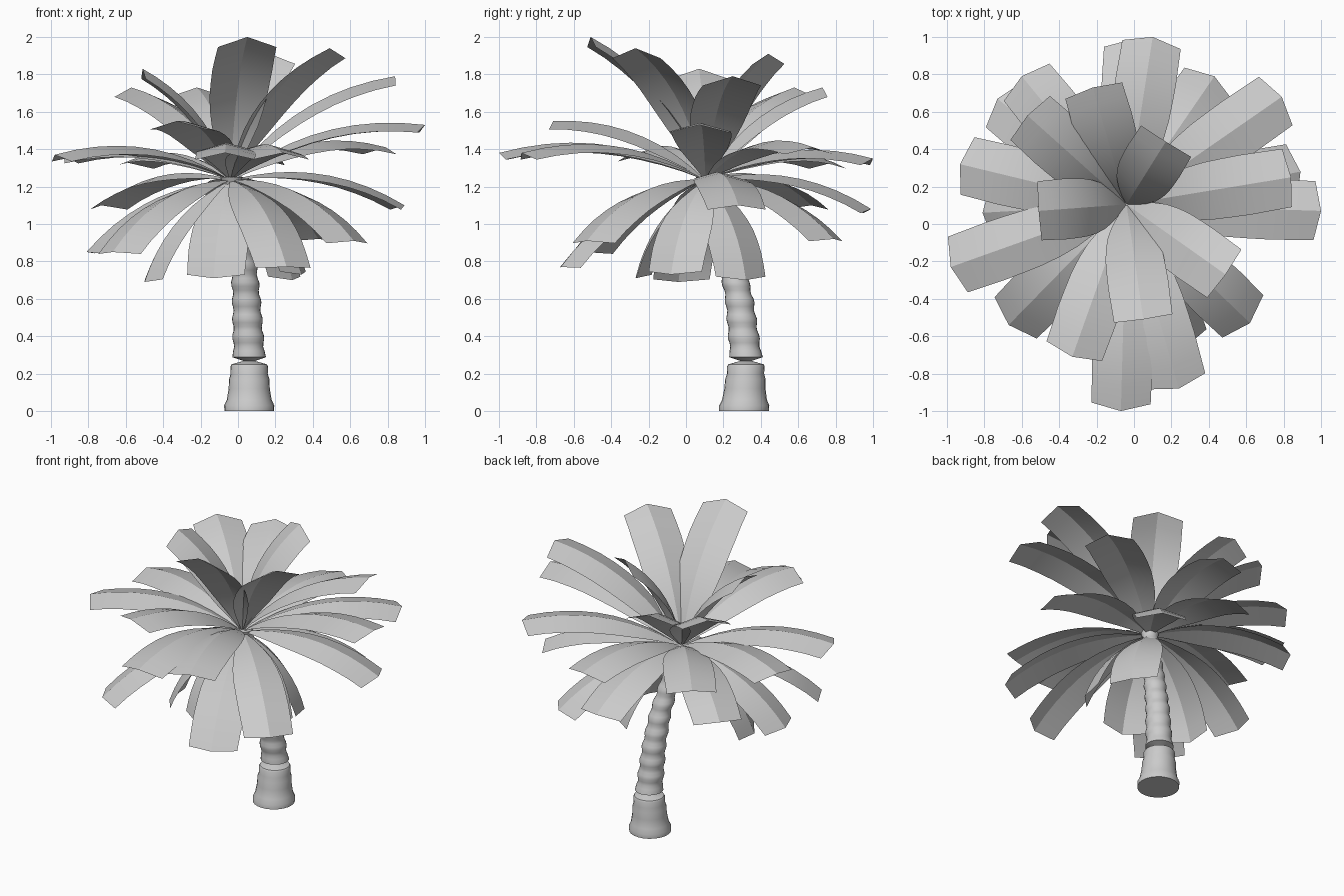
import bpy, math
from mathutils import Vector

if "Cube" in bpy.data.objects:
    bpy.data.objects.remove(bpy.data.objects["Cube"])

CROWN = Vector((-0.04, 0.105, 1.235))


def make_object(name, verts, faces, angle):
    me = bpy.data.meshes.new(name)
    me.from_pydata([tuple(v) for v in verts], [], faces)
    me.update()
    ob = bpy.data.objects.new(name, me)
    bpy.context.collection.objects.link(ob)
    bpy.ops.object.select_all(action='DESELECT')
    ob.select_set(True)
    bpy.context.view_layer.objects.active = ob
    bpy.ops.object.shade_smooth_by_angle(angle=math.radians(angle))
    return ob


def interp(table, t):
    for a, b in zip(table, table[1:]):
        if t <= b[0]:
            f = (t - a[0]) / (b[0] - a[0])
            return [p + (q - p) * f for p, q in zip(a[1:], b[1:])]
    return list(table[-1][1:])


# Frond: ridge-folded strip arching from the crown to the tip
WIDTH = [(0, 0.02), (0.15, 0.42), (0.3, 0.75), (0.5, 0.97), (0.75, 1.03), (1, 1)]


def frond(name, tip, segs=9):
    tip = Vector(tip)
    chord = tip - CROWN
    out = Vector((chord.x, chord.y, 0)).normalized()
    side = Vector((-out.y, out.x, 0))
    up = chord.normalized().cross(side).normalized()
    if up.dot(Vector((0, 0, 1))) < 0:
        up = -up
    ctrl = CROWN + chord * 0.5 + up * 0.21 * chord.length
    verts, faces = [], []
    for i in range(segs + 1):
        t = i / segs
        p = CROWN * (1 - t) ** 2 + ctrl * 2 * t * (1 - t) + tip * t * t
        tan = ((ctrl - CROWN) * (1 - t) + (tip - ctrl) * t).normalized()
        n = tan.cross(side)
        if n.dot(up) < 0:
            n = -n
        w = interp(WIDTH, t)[0]
        drop = -n * 0.045 * w - tan * 0.03 * t
        verts += [p + side * 0.158 * w + drop, p, p - side * 0.158 * w + drop]
        if i:
            a, b = 3 * (i - 1), 3 * i
            faces += [(a, a + 1, b + 1, b), (a + 1, a + 2, b + 2, b + 1)]
    make_object(name, verts, faces, 22)


# Tip positions, tier by tier
TIERS = {
    "upright_frond": [
        (0.05, -0.51, 2.0), (0.49, -0.27, 1.94), (0.17, 0.44, 1.91),
        (-0.51, 0.07, 1.83), (0.84, 0.25, 1.79), (-0.57, 0.58, 1.73),
        (-0.22, 0.73, 1.73)],
    "spreading_frond": [
        (-0.33, -0.71, 1.55), (1.0, 0.07, 1.53), (-0.07, -1.0, 1.38),
        (0.24, -0.88, 1.38), (-0.98, -0.23, 1.37), (-0.93, 0.32, 1.36),
        (-0.6, 0.79, 1.33), (0.1, 1.0, 1.35), (0.79, 0.68, 1.41)],
    "drooping_frond": [
        (0.89, 0.28, 1.10), (-0.73, 0.67, 1.10), (0.0, 0.99, 1.08),
        (0.43, 0.79, 0.92), (0.62, -0.53, 0.91), (-0.67, -0.54, 0.85),
        (-0.81, 0.06, 0.85)],
    "hanging_frond": [
        (0.26, -0.67, 0.77), (-0.13, -0.27, 0.71), (-0.5, -0.04, 0.69),
        (0.29, 0.32, 0.70), (0.34, -0.08, 0.73)],
}
for tier, tips in TIERS.items():
    for k, tip in enumerate(tips):
        frond(f"{tier}_{k + 1}", tip)

# Trunk: leaning, ringed stem with a pinched neck above a flared foot
PATH = [(0, 0.06, 0.31), (0.28, 0.06, 0.322), (0.6, 0.045, 0.285),
        (0.8, 0.03, 0.24), (1.0, 0.0, 0.18), (1.27, -0.04, 0.105)]
rings = [(0.0, 0.133), (0.03, 0.134), (0.06, 0.12), (0.12, 0.11), (0.17, 0.108),
         (0.2, 0.099), (0.24, 0.1), (0.25, 0.094), (0.268, 0.03), (0.288, 0.09),
         (0.3, 0.088)]
for i in range(1, 45):
    f = i / 44
    rings.append((0.3 + 0.95 * f,
                  0.084 - 0.032 * f + 0.005 * math.cos(f * 10 * math.tau)))
N = 24
verts, faces = [], []
for j, (z, r) in enumerate(rings):
    cx, cy = interp(PATH, z)
    for i in range(N):
        a = math.tau * i / N
        verts.append((cx + r * math.cos(a), cy + r * math.sin(a), z))
        if j:
            k = (i + 1) % N
            faces.append(((j - 1) * N + i, (j - 1) * N + k, j * N + k, j * N + i))
faces.append(tuple(reversed(range(N))))
faces.append(tuple(range((len(rings) - 1) * N, len(rings) * N)))
make_object("trunk", verts, faces, 40)
